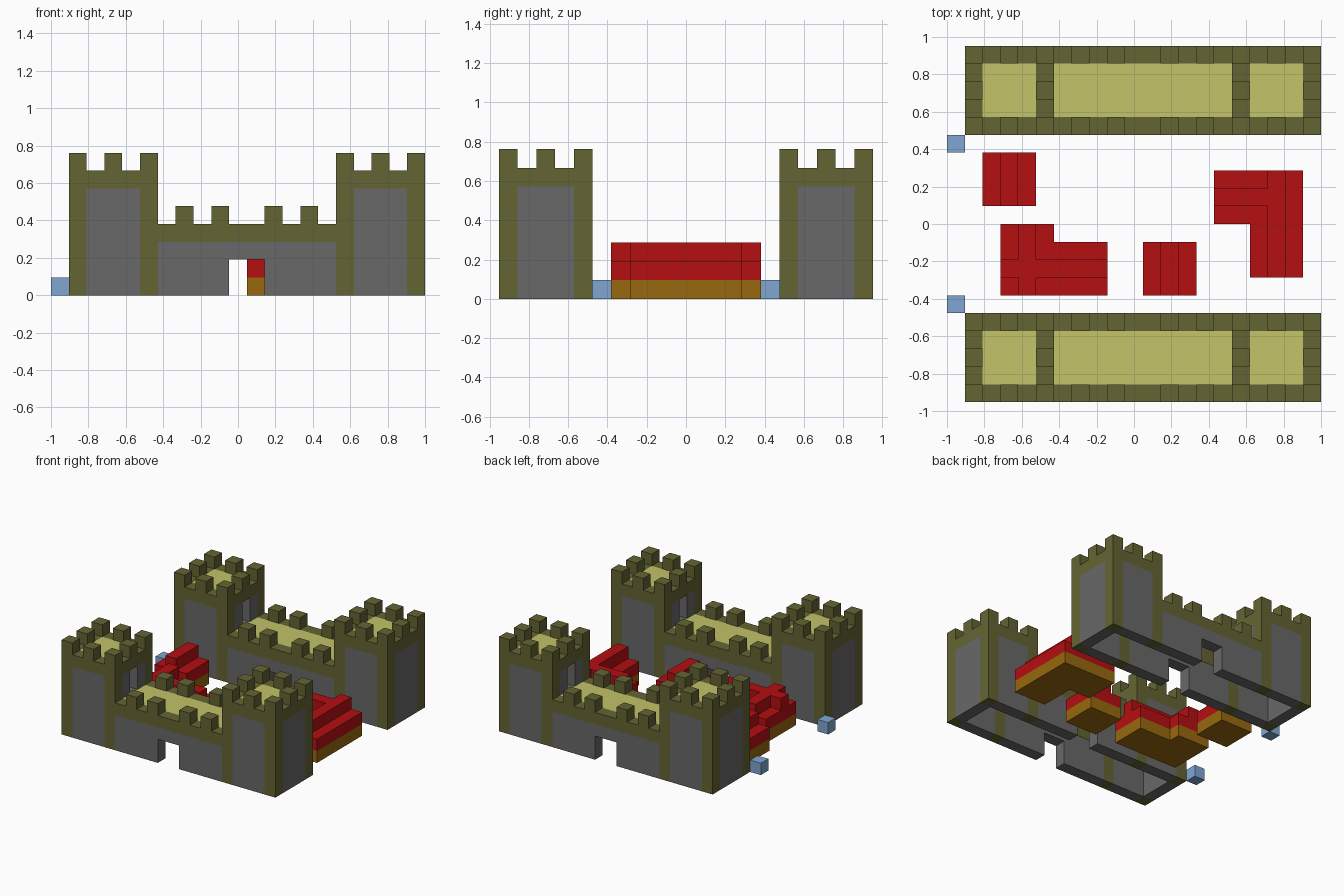
import bpy
import bmesh
from mathutils import Matrix, Vector

cube = bpy.data.objects.get("Cube")
if cube:
    bpy.data.objects.remove(cube, do_unlink=True)

U = 2 / 21                       # edge of one block
ORIGIN = Vector((-1, -10 * U, 0))


def material(name, hex_code):
    lin = []
    for n in (0, 2, 4):
        c = int(hex_code[n:n + 2], 16) / 255
        lin.append(c / 12.92 if c <= 0.04045 else ((c + 0.055) / 1.055) ** 2.4)
    mat = bpy.data.materials.new(name)
    mat.diffuse_color = (*lin, 1)
    mat.use_nodes = True
    mat.node_tree.nodes["Principled BSDF"].inputs["Base Color"].default_value = (*lin, 1)
    return mat


OLIVE = material("olive trim stone", "646434")
GREY = material("grey stone", "686868")
YELLOW = material("yellow walkway", "c3c369")
RED = material("red roof", "b50e11")
BROWN = material("brown timber", "98680f")
BLUE = material("pale blue", "80a6d2")


def blocks(name, mat, boxes):
    """One object from boxes given as block coordinates (x0, x1, y0, y1, z0, z1)."""
    bm = bmesh.new()
    for x0, x1, y0, y1, z0, z1 in boxes:
        centre = ORIGIN + Vector((x0 + x1, y0 + y1, z0 + z1)) * U / 2
        size = Vector((x1 - x0, y1 - y0, z1 - z0)) * U
        bmesh.ops.create_cube(bm, size=1,
                              matrix=Matrix.Translation(centre) @ Matrix.Diagonal((*size, 1)))
    mesh = bpy.data.meshes.new(name)
    bm.to_mesh(mesh)
    bm.free()
    mesh.materials.append(mat)
    obj = bpy.data.objects.new(name, mesh)
    bpy.context.collection.objects.link(obj)
    return obj


def tower(name, x, y, outer, inner):
    """Five-block square tower; outer and inner are the x offsets of its end walls."""
    # corner posts
    blocks(name + "_posts", OLIVE, [(x + a, x + a + 1, y + b, y + b + 1, 0, 6)
                                    for a in (0, 4) for b in (0, 4)])
    # stone panels, with a doorway onto the walkway in the inner wall
    xi = x + inner
    blocks(name + "_panels", GREY, [
        (x + 1, x + 4, y, y + 1, 0, 6),
        (x + 1, x + 4, y + 4, y + 5, 0, 6),
        (x + outer, x + outer + 1, y + 1, y + 4, 0, 6),
        (xi, xi + 1, y + 1, y + 2, 4, 6),
        (xi, xi + 1, y + 3, y + 4, 4, 6)])
    # parapet ring and roof deck
    blocks(name + "_parapet", OLIVE, [
        (x, x + 5, y, y + 1, 6, 7), (x, x + 5, y + 4, y + 5, 6, 7),
        (x, x + 1, y + 1, y + 4, 6, 7), (x + 4, x + 5, y + 1, y + 4, 6, 7)])
    blocks(name + "_roof_deck", YELLOW, [(x + 1, x + 4, y + 1, y + 4, 6, 7)])
    # merlons around the edge
    blocks(name + "_merlons", OLIVE, [
        (x + a, x + a + 1, y + b, y + b + 1, 7, 8)
        for a in (0, 2, 4) for b in (0, 2, 4) if (a, b) != (2, 2)])


def gatehouse(name, y):
    tower(name + "_right_tower", 1, y, 0, 4)
    tower(name + "_left_tower", 16, y, 4, 0)
    walls, rims, merlons = [], [], []
    for b in (y, y + 4):
        # wall either side of the gate, and the lintel over it
        walls += [(6, 10, b, b + 1, 0, 3), (12, 16, b, b + 1, 0, 3), (10, 12, b, b + 1, 2, 3)]
        rims.append((6, 16, b, b + 1, 3, 4))
        merlons += [(a, a + 1, b, b + 1, 4, 5) for a in (7, 9, 12, 14)]
    blocks(name + "_curtain_walls", GREY, walls)
    blocks(name + "_wall_rims", OLIVE, rims)
    blocks(name + "_wall_merlons", OLIVE, merlons)
    blocks(name + "_walkway", YELLOW, [(6, 16, y + 1, y + 4, 3, 4)])
    blocks(name + "_door_sills", GREY, [(5, 6, y + 1, y + 4, 3, 4), (16, 17, y + 1, y + 4, 3, 4)])


def house(name, wings, ridges):
    """Timber base, red eaves and raised ridge blocks from (x0, x1, y0, y1) plans."""
    blocks(name + "_base", BROWN, [(*w, 0, 1) for w in wings])
    blocks(name + "_eaves", RED, [(*w, 1, 2) for w in wings])
    blocks(name + "_ridge", RED, [(*r, 2, 3) for r in ridges])


# two identical gatehouses
gatehouse("front_gatehouse", 0)
gatehouse("back_gatehouse", 15)

# four houses in the yard
house("back_small_house", [(2, 5, 11, 14)], [(3, 4, 11, 14)])
house("front_small_house", [(11, 14, 6, 9)], [(12, 13, 6, 9)])
house("right_corner_house", [(3, 9, 6, 9), (3, 6, 9, 10)],
      [(4, 5, 6, 10), (3, 4, 7, 8), (5, 9, 7, 8)])
house("left_corner_house", [(15, 20, 10, 13), (17, 20, 7, 10)],
      [(18, 19, 7, 13), (15, 18, 11, 12)])

# marker blocks
blocks("front_marker", BLUE, [(0, 1, 5, 6, 0, 1)])
blocks("back_marker", BLUE, [(0, 1, 14, 15, 0, 1)])
